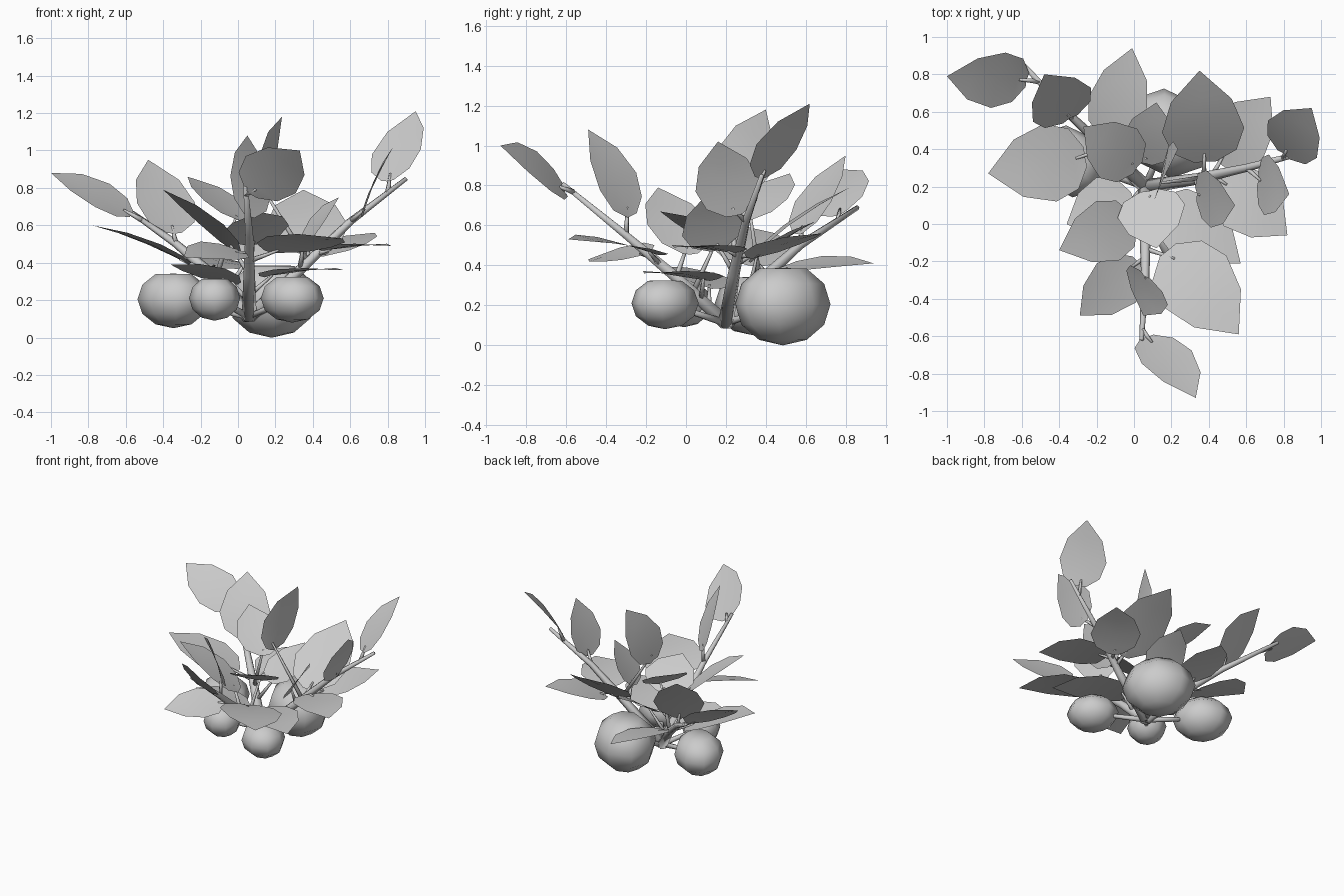
import bpy, bmesh, math
from mathutils import Vector, Matrix

if "Cube" in bpy.data.objects:
    bpy.data.objects.remove(bpy.data.objects["Cube"])


def finish(bm, name):
    bmesh.ops.recalc_face_normals(bm, faces=bm.faces)
    me = bpy.data.meshes.new(name)
    bm.to_mesh(me)
    bm.free()
    for p in me.polygons:
        p.use_smooth = True
    ob = bpy.data.objects.new(name, me)
    bpy.context.collection.objects.link(ob)
    return ob


def tube(name, pts, r0, r1, sides=6):
    """Tapered stem swept through the points."""
    bm = bmesh.new()
    pts = [Vector(p) for p in pts]
    rings = []
    for i, p in enumerate(pts):
        d = pts[min(i + 1, len(pts) - 1)] - pts[max(i - 1, 0)]
        q = d.to_track_quat('Z', 'Y')
        r = r0 + (r1 - r0) * i / (len(pts) - 1)
        rings.append([bm.verts.new(p + q @ Vector((r * math.cos(a), r * math.sin(a), 0)))
                      for a in (2 * math.pi * k / sides for k in range(sides))])
    for a, b in zip(rings, rings[1:]):
        for k in range(sides):
            j = (k + 1) % sides
            bm.faces.new((a[k], a[j], b[j], b[k]))
    bm.faces.new(rings[0])
    bm.faces.new(rings[-1])
    return finish(bm, name)


def leaf(name, base, tip, width, roll):
    """Blunt pointed leaf, slightly arched, made of two halves along the midrib."""
    base, tip = Vector(base), Vector(tip)
    axis = tip - base
    length = axis.length
    axis.normalize()
    side = axis.cross(Vector((0, 0, 1))).normalized()
    side = Matrix.Rotation(math.radians(roll), 3, axis) @ side
    up = side.cross(axis)
    bm = bmesh.new()
    rows = []
    for t, h in ((0, .25), (.13, .78), (.38, 1), (.7, .74)):
        c = base + axis * length * t + up * length * .18 * t * (1 - t)
        edge = side * width / 2 * h
        rows.append([bm.verts.new(c - edge), bm.verts.new(c - up * .008),
                     bm.verts.new(c + edge)])
    for a, b in zip(rows, rows[1:]):
        for k in (0, 1):
            bm.faces.new((a[k], a[k + 1], b[k + 1], b[k]))
    point = bm.verts.new(tip)
    for k in (0, 1):
        bm.faces.new((rows[-1][k], rows[-1][k + 1], point))
    finish(bm, name)


def fruit(name, centre, size):
    """Low-poly oval fruit with a flattened top, long axis on the diagonal."""
    bm = bmesh.new()
    bmesh.ops.create_uvsphere(bm, u_segments=8, v_segments=6, radius=1)
    turn = Matrix.Rotation(math.radians(135), 3, 'Z')
    for v in bm.verts:
        if v.co.z > .95:
            v.co.z = .88
        v.co = Vector(centre) + turn @ Vector(a * b for a, b in zip(v.co, size))
    finish(bm, name)


# Main stems
ROOT = (.06, .2, .11)
stems = {
    "front_stem": [ROOT, (.06, -.05, .34), (.06, -.3, .55), (.04, -.62, .81)],
    "right_stem": [ROOT, (.33, .24, .36), (.6, .3, .62), (.9, .38, .85)],
    "left_stem": [ROOT, (-.12, .37, .32), (-.33, .57, .5), (-.6, .86, .69)],
}
samples = []
for name, pts in stems.items():
    tube(name, pts, .04, .012)
    for a, b in zip(pts, pts[1:]):
        samples += [Vector(a).lerp(Vector(b), k / 6) for k in range(7)]

# Fruits with short stalks
fruits = [
    ((.18, .485, .205), (.258, .22, .206)),
    ((-.345, .335, .205), (.21, .175, .155)),
    ((-.125, -.01, .21), (.138, .135, .12)),
    ((.29, -.105, .21), (.182, .155, .13)),
]
for i, (c, s) in enumerate(fruits):
    fruit(f"fruit_{i + 1}", c, s)
    tube(f"fruit_stalk_{i + 1}", [ROOT, Vector(ROOT).lerp(Vector(c), .8)], .02, .013)

# Leaves: base, tip, width, roll
left_leaves = [
    ((-.57, .77, .66), (-1, .79, .88), .33, -25),
    ((-.34, .56, .56), (-.48, .8, .95), .36, 0),
    ((-.14, .46, .38), (-.01, .94, .41), .33, 12),
    ((-.26, .36, .4), (-.78, .27, .6), .42, 0),
    ((.02, .3, .63), (-.27, .52, .86), .33, 0),
    ((.06, .32, .42), (.12, .65, .62), .3, 0),
]
right_leaves = [
    ((.8, .37, .84), (.95, .62, 1.21), .33, -8),
    ((.66, .24, .65), (.83, .16, 1.02), .33, 23),
    ((.33, .16, .48), (.54, .1, .75), .32, 26),
    ((.38, .33, .45), (.35, .82, .79), .44, 0),
    ((.45, .33, .44), (.73, .68, .56), .35, 0),
    ((.46, .24, .47), (.82, -.06, .49), .36, 0),
    ((.14, .12, .33), (.57, -.21, .36), .36, 0),
    ((.13, .2, .74), (.235, .4, 1.18), .3, -78),
]
front_leaves = [
    ((.07, -.6, .77), (.33, -.93, 1.0), .34, -42),
    ((.06, -.27, .65), (.05, -.49, 1.08), .3, -40),
    ((.08, .18, .5), (.12, -.13, .67), .37, 8),
    ((0, .02, .46), (-.4, -.14, .79), .34, 0),
    ((.0, .13, .29), (-.36, .0, .39), .36, 8),
    ((.02, -.2, .46), (-.29, -.49, .43), .31, -18),
    ((.18, -.14, .46), (.56, -.59, .53), .44, -8),
]
for group, items in (("left", left_leaves), ("right", right_leaves), ("front", front_leaves)):
    for i, (b, t, w, r) in enumerate(items):
        leaf(f"{group}_leaf_{i + 1}", b, t, w, r)
        # Leaf stalk from the closest stem point below the leaf
        b, t = Vector(b), Vector(t)
        s = min(samples, key=lambda p: (p + Vector((0, 0, .08)) - b).length)
        end = b + (t - b) * .1
        tube(f"{group}_leaf_stalk_{i + 1}", [s, s.lerp(end, .5), end], .016, .007, 5)
